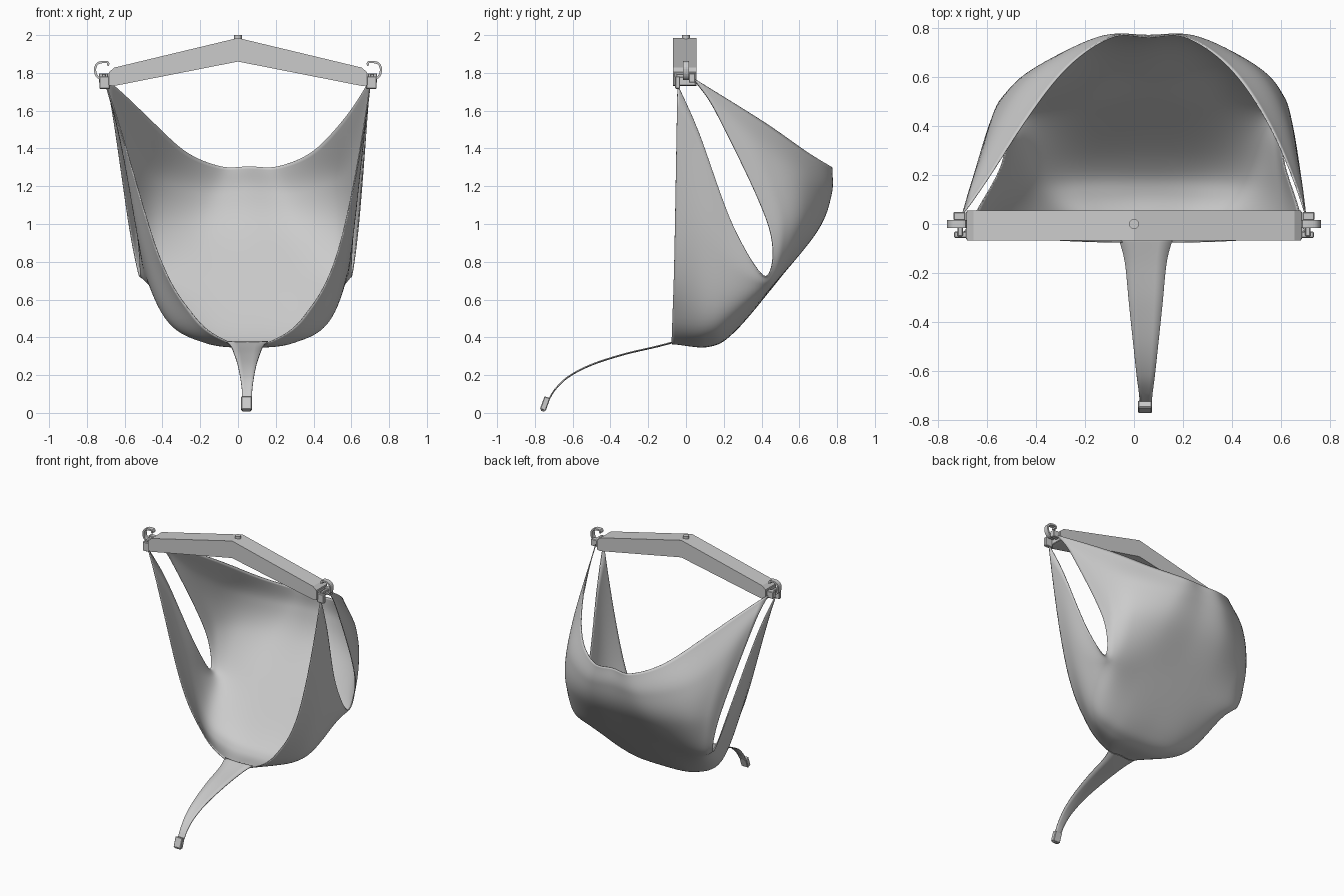
import bpy, bmesh, math
from mathutils import Vector

if "Cube" in bpy.data.objects:
    bpy.data.objects.remove(bpy.data.objects["Cube"])


def make(name, verts, faces, thick=0, smooth=False):
    me = bpy.data.meshes.new(name)
    me.from_pydata([tuple(v) for v in verts], [], faces)
    bm = bmesh.new()
    bm.from_mesh(me)
    bmesh.ops.remove_doubles(bm, verts=bm.verts, dist=1e-5)
    bmesh.ops.recalc_face_normals(bm, faces=bm.faces)
    bm.to_mesh(me)
    bm.free()
    ob = bpy.data.objects.new(name, me)
    bpy.context.collection.objects.link(ob)
    if smooth:
        for p in me.polygons:
            p.use_smooth = True
    if thick:
        m = ob.modifiers.new("thickness", "SOLIDIFY")
        m.thickness = thick
        m.offset = 0
    return ob


def spline(pts, n):
    """Catmull-Rom through the points, n steps per span."""
    pts = [Vector(p) for p in pts]
    out = []
    for i in range(len(pts) - 1):
        b, c = pts[i], pts[i + 1]
        a = pts[i - 1] if i else b * 2 - c
        d = pts[i + 2] if i + 2 < len(pts) else c * 2 - b
        for k in range(n):
            t = k / n
            out.append(0.5 * (2 * b + (c - a) * t + (2 * a - 5 * b + 4 * c - d) * t * t
                              + (3 * b - a - 3 * c + d) * t ** 3))
    return out + [pts[-1]]


def grid(name, rows, thick):
    w = len(rows[0])
    faces = [(j * w + i, j * w + i + 1, (j + 1) * w + i + 1, (j + 1) * w + i)
             for j in range(len(rows) - 1) for i in range(w - 1)]
    return make(name, [p for r in rows for p in r], faces, thick, True)


def prism(name, outline, y0, y1):
    """Extrude an xz outline along y."""
    n = len(outline)
    verts = [(x, y, z) for y in (y0, y1) for x, z in outline]
    faces = [tuple(range(n)), tuple(range(n, 2 * n))]
    faces += [(i, (i + 1) % n, n + (i + 1) % n, n + i) for i in range(n)]
    return make(name, verts, faces)


def box(name, loc, size, rot=(0, 0, 0), bevel=0.004):
    bpy.ops.mesh.primitive_cube_add(size=1, location=loc, rotation=rot)
    ob = bpy.context.object
    ob.name = name
    ob.scale = size
    bpy.ops.object.transform_apply(location=False, rotation=False, scale=True)
    m = ob.modifiers.new("bevel", "BEVEL")
    m.width, m.segments = bevel, 1
    return ob


# Sling cloth: half sections from the back top edge, round the side opening, to the front edge
half = [
    [(0, .763, 1.305), (.15, .763, 1.305), (.33, .64, 1.38), (.50, .41, 1.54), (.70, .04, 1.77)],
    [(0, .765, 1.17), (.22, .755, 1.16), (.46, .62, 1.22), (.59, .42, 1.35), (.672, .17, 1.57)],
    [(0, .70, .98), (.25, .69, .97), (.47, .61, .98), (.57, .52, 1.00), (.605, .44, .98)],
    [(0, .50, .72), (.25, .49, .71), (.43, .47, .695), (.52, .45, .70), (.56, .42, .722)],
    [(0, .26, .435), (.25, .25, .44), (.44, .25, .53), (.535, .26, .74), (.575, .25, .99)],
    [(0, .12, .352), (.24, .11, .375), (.42, .10, .50), (.55, .09, .90), (.65, .07, 1.48)],
    [(0, -.07, .370), (.12, -.075, .38), (.29, -.07, .51), (.48, -.06, .86), (.70, -.045, 1.74)],
]
rows = [spline([(-x, y, z) for x, y, z in h[:0:-1]] + h, 8) for h in half]
rows = [list(r) for r in zip(*[spline(col, 10) for col in zip(*rows)])]
for r in rows:
    for p in r:  # the body hangs slightly to one side
        p.x += 0.06 * (1 - min(1, abs(p.x) / .7) ** 5)
grid("sling_cloth", rows, .006)

# Crotch strap: centre line with half widths stored in x
path = spline([(.11, -.06, .378), (.085, -.16, .352), (.068, -.33, .312), (.05, -.50, .257),
               (.037, -.62, .195), (.028, -.69, .13), (.025, -.725, .075)], 8)
grid("front_strap", [[(.048 + s * p.x, p.y, p.z - .004 * (1 - s * s)) for s in (-1, -.5, 0, .5, 1)]
                     for p in path], .006)
box("strap_buckle", (.045, -.746, .049), (.056, .032, .072), (math.radians(-20), 0, 0))
box("strap_buckle_tip", (.045, -.757, .018), (.044, .02, .02), (math.radians(-20), 0, 0), .003)

# Hanger bar
right = [(0, 1.985), (.655, 1.828), (.682, 1.805), (.682, 1.735), (.66, 1.73), (0, 1.86)]
prism("hanger_bar", right + [(-x, z) for x, z in right[-2:0:-1]], -.068, .055)
bpy.ops.mesh.primitive_cylinder_add(vertices=24, radius=.02, depth=.04, location=(0, 0, 1.98))
bpy.context.object.name = "bar_bolt"

# Hooks, clips and end plates at both bar ends
hook = spline([(.66, 0, 1.775), (.72, 0, 1.768), (.748, 0, 1.785), (.757, 0, 1.82),
               (.745, 0, 1.848), (.72, 0, 1.857), (.69, 0, 1.856), (.688, 0, 1.838)], 3)
for side, s in (("left", -1), ("right", 1)):
    sec = []
    for i, p in enumerate(hook):
        t = (hook[min(i + 1, len(hook) - 1)] - hook[max(i - 1, 0)]).normalized()
        nrm = Vector((-t.z, 0, t.x)) * .006
        sec.append([(s * q.x, y, q.z) for q, y in
                    ((p + nrm, -.017), (p + nrm, .017), (p - nrm, .017), (p - nrm, -.017))])
    n = len(sec)
    faces = [(4 * i + k, 4 * i + (k + 1) % 4, 4 * i + 4 + (k + 1) % 4, 4 * i + 4 + k)
             for i in range(n - 1) for k in range(4)]
    faces += [(0, 1, 2, 3), tuple(4 * n - 4 + k for k in range(4))]
    make(side + "_hook", [v for q in sec for v in q], faces)
    box(side + "_end_plate", (s * .68, -.006, 1.768), (.012, .115, .07))
    box(side + "_front_clip", (s * .706, -.044, 1.748), (.056, .026, .066))
    box(side + "_back_clip", (s * .712, .032, 1.773), (.05, .034, .05))
    box(side + "_clip_pin", (s * .71, -.006, 1.785), (.022, .09, .02))
